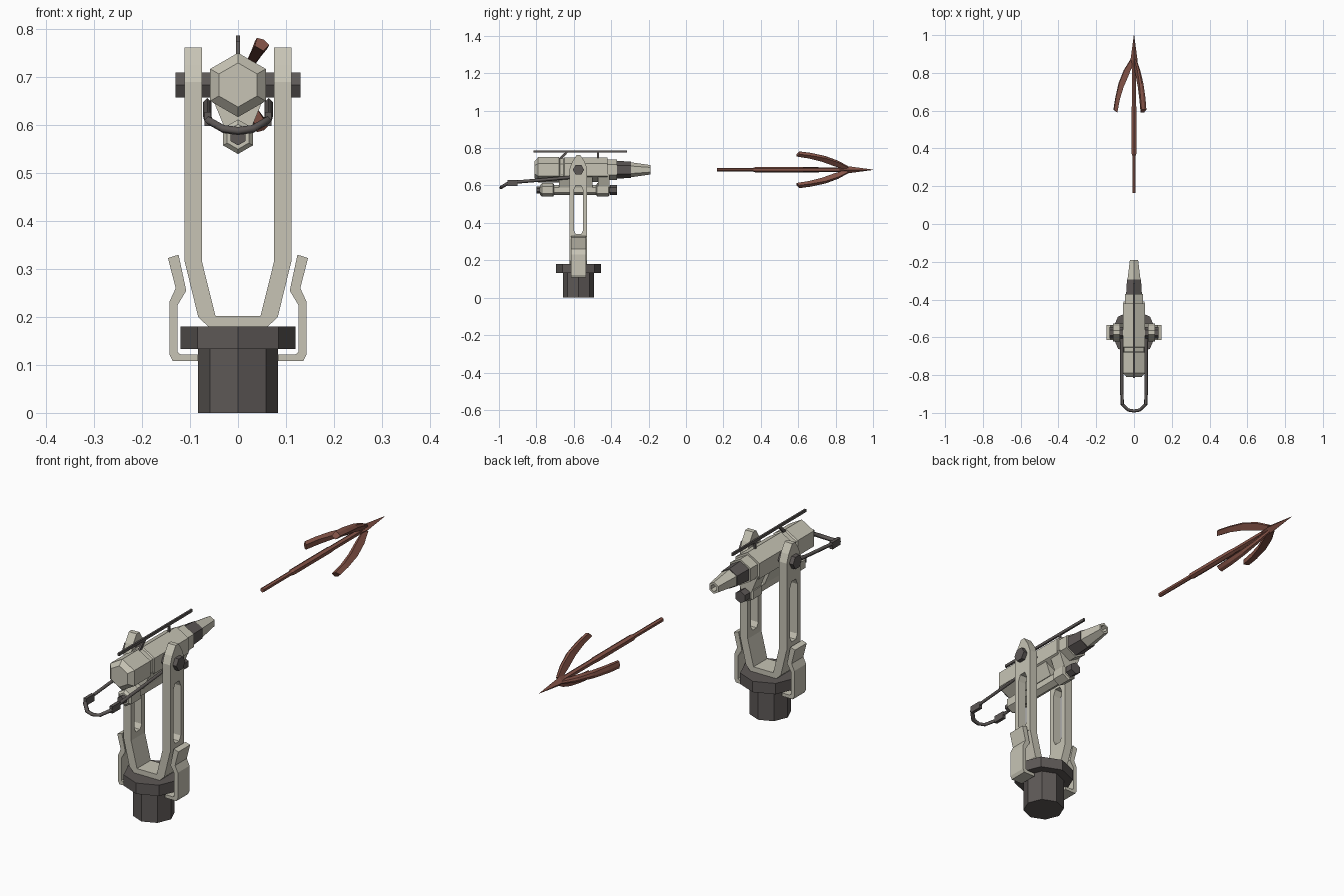
import bpy, bmesh
from math import sin, cos, pi, radians
from mathutils import Matrix, Vector

if "Cube" in bpy.data.objects:
    bpy.data.objects.remove(bpy.data.objects["Cube"])

CY, GZ = -0.575, 0.684      # pedestal centre y, gun axis z


def material(name, rgb):
    m = bpy.data.materials.new(name)
    m.diffuse_color = (*rgb, 1)
    m.use_nodes = True
    m.node_tree.nodes["Principled BSDF"].inputs["Base Color"].default_value = m.diffuse_color
    return m


LIGHT = material("pale_paint", (0.57, 0.55, 0.46))
DARK = material("dark_metal", (0.11, 0.098, 0.094))
RUST = material("rusty_metal", (0.24, 0.09, 0.065))


def finish(name, bm, mat):
    bmesh.ops.recalc_face_normals(bm, faces=bm.faces)
    me = bpy.data.meshes.new(name)
    bm.to_mesh(me)
    bm.free()
    me.materials.append(mat)
    ob = bpy.data.objects.new(name, me)
    bpy.context.collection.objects.link(ob)
    return ob


def skin(name, rings, mat):
    """Join equal rings of points into a closed solid."""
    bm = bmesh.new()
    vs = [[bm.verts.new(p) for p in r] for r in rings]
    n = len(vs[0])
    for r, s in zip(vs, vs[1:]):
        for i in range(n):
            bm.faces.new((r[i], r[(i + 1) % n], s[(i + 1) % n], s[i]))
    bm.faces.new(vs[0])
    bm.faces.new(vs[-1])
    return finish(name, bm, mat)


def prism(name, pts, axis, a, b, mat):
    """Extrude a 2D outline along x (y,z points) or y (x,z points)."""
    put = (lambda p, t: (t, p[0], p[1])) if axis == "X" else (lambda p, t: (p[0], t, p[1]))
    return skin(name, [[put(p, t) for p in pts] for t in (a, b)], mat)


def loft(name, secs, z, mat, n=6, start=pi / 2):
    """Polygon sections (y, radius) along the y axis."""
    ring = [start + 2 * pi * i / n for i in range(n)]
    return skin(name, [[(r * cos(t), y, z + r * sin(t)) for t in ring] for y, r in secs], mat)


def box(name, x0, x1, y0, y1, z0, z1, mat):
    return prism(name, [(x0, z0), (x1, z0), (x1, z1), (x0, z1)], "Y", y0, y1, mat)


def tube(name, pts, r, mat):
    cu = bpy.data.curves.new(name, "CURVE")
    cu.dimensions = "3D"
    cu.bevel_depth, cu.bevel_resolution, cu.use_fill_caps = r, 0, True
    sp = cu.splines.new("POLY")
    sp.points.add(len(pts) - 1)
    for p, co in zip(sp.points, pts):
        p.co = (*co, 1)
    cu.materials.append(mat)
    ob = bpy.data.objects.new(name, cu)
    bpy.context.collection.objects.link(ob)


# octagonal pedestal with flange
skin("pedestal", [[(r * cos(i * pi / 4), CY + r * sin(i * pi / 4), z) for i in range(8)]
                  for z, r in ((0, .083), (.133, .083), (.133, .12), (.18, .12))], DARK)

# yoke: U-shaped foot
half = [(.062, .18), (.083, .2), (.111, .315), (.075, .315), (.047, .202)]
prism("yoke_foot", half + [(-x, z) for x, z in reversed(half)], "Y", CY - .047, CY + .047, LIGHT)

# yoke arms with slots
arm = [(-.047, .315), (.047, .315), (.047, .69), (.034, .725), (.01, .762),
       (-.01, .762), (-.034, .725), (-.047, .69)]
slot = [(-.014, .34), (.014, .34), (.025, .36), (.025, .575), (.014, .6),
        (-.014, .6), (-.025, .575), (-.025, .36)]
shift = lambda pts: [(CY + y, z) for y, z in pts]
cutter = prism("slot_cutter", shift(slot), "X", -.2, .2, LIGHT)
cutter.hide_render = True
cutter.hide_set(True)

# side clips hugging the flange
clip = [(.083, .108), (.136, .108), (.143, .122), (.143, .232), (.13, .26), (.146, .323),
        (.124, .33), (.108, .255), (.126, .225), (.126, .127), (.12, .122), (.083, .122)]
for side, s in (("left", -1), ("right", 1)):
    ob = prism("yoke_arm_" + side, shift(arm), "X", s * .075, s * .112, LIGHT)
    mod = ob.modifiers.new("slot", "BOOLEAN")
    mod.operation, mod.object, mod.solver = "DIFFERENCE", cutter, "EXACT"
    prism("side_clip_" + side, [(s * x, z) for x, z in clip], "Y", CY - .04, CY + .04, LIGHT)
    # grip sleeve on each handle bar
    box("handle_sleeve_" + side, s * .056, s * .07, -.955, -.9, .598, .628, DARK)

# trunnion axle
skin("trunnion", [[(x, CY + .03 * cos(i * pi / 3), GZ + .03 * sin(i * pi / 3)) for i in range(6)]
                  for x in (-.13, .13)], DARK)

# gun body, muzzle collar and hollow muzzle
loft("gun_body", [(-.81, .046), (-.79, .067), (-.68, .067), (-.675, .061), (-.655, .061),
                  (-.65, .066), (-.42, .066), (-.42, .056), (-.37, .056)], GZ, LIGHT)
loft("muzzle_collar", [(-.37, .048), (-.295, .043)], GZ, DARK)
loft("muzzle", [(-.295, .04), (-.19, .025), (-.19, .015), (-.24, .015)], GZ, LIGHT)

# keel joining the body to the lower cylinder
for name, y0, y1 in (("keel", -.68, -.5), ("front_bracket", -.47, -.41)):
    prism(name, [(-.055, .66), (-.026, .59), (.026, .59), (.055, .66)], "Y", y0, y1, LIGHT)

# lower recoil cylinder
loft("recoil_rod", [(-.8, .014), (-.8, .018), (-.37, .018)], .576, DARK)
loft("recoil_cylinder", [(-.78, .026), (-.77, .036), (-.71, .036), (-.705, .027),
                         (-.48, .027), (-.475, .036), (-.415, .036), (-.41, .028)], .576, LIGHT)
loft("recoil_cap", [(-.405, .026), (-.37, .026)], .576, DARK)

# steering handle: bars and bent grip
bar = [(.064, -.57, .648), (.064, -.72, .634), (.064, -.9, .619), (.062, -.955, .61),
       (.03, -.985, .592), (0, -.99, .588)]
tube("steering_handle", bar + [(-x, y, z) for x, y, z in reversed(bar[:-1])], .009, DARK)

# sight rail and posts
box("sight_rail", -.004, .004, -.815, -.315, .775, .787, DARK)
box("sight_post_front", -.004, .004, -.475, -.465, .735, .778, DARK)
prism("sight_post_rear", [(-.68, .745), (-.66, .745), (-.63, .778), (-.645, .778)], "X", -.004, .004, DARK)

# harpoon shaft and point
loft("harpoon_shaft", [(.165, .01), (.36, .01), (.37, .014), (.62, .014), (.64, .012), (.86, .012)], GZ, RUST)
loft("harpoon_point", [(.82, .012), (.865, .019), (1.0, .001)], GZ, RUST, n=4)

# three swept barbs: (outer, inner) pairs of (radius, y) with half width
ribs = [(.016, .87, .006, .845, .006), (.05, .815, .027, .79, .009), (.078, .745, .055, .725, .012),
        (.096, .665, .075, .66, .015), (.105, .605, .088, .59, .015)]
for k in range(3):
    rot = Matrix.Rotation(radians(-60 + 120 * k), 3, "Y")
    rings = []
    for ro, yo, ri, yi, w in ribs:
        ring = [(ro, yo, -w), (ro + .004, yo, 0), (ro, yo, w), (ri, yi, w * .7), (ri, yi, -w * .7)]
        rings.append([rot @ Vector(p) + Vector((0, 0, GZ)) for p in ring])
    skin(f"harpoon_barb_{k + 1}", rings, RUST)
